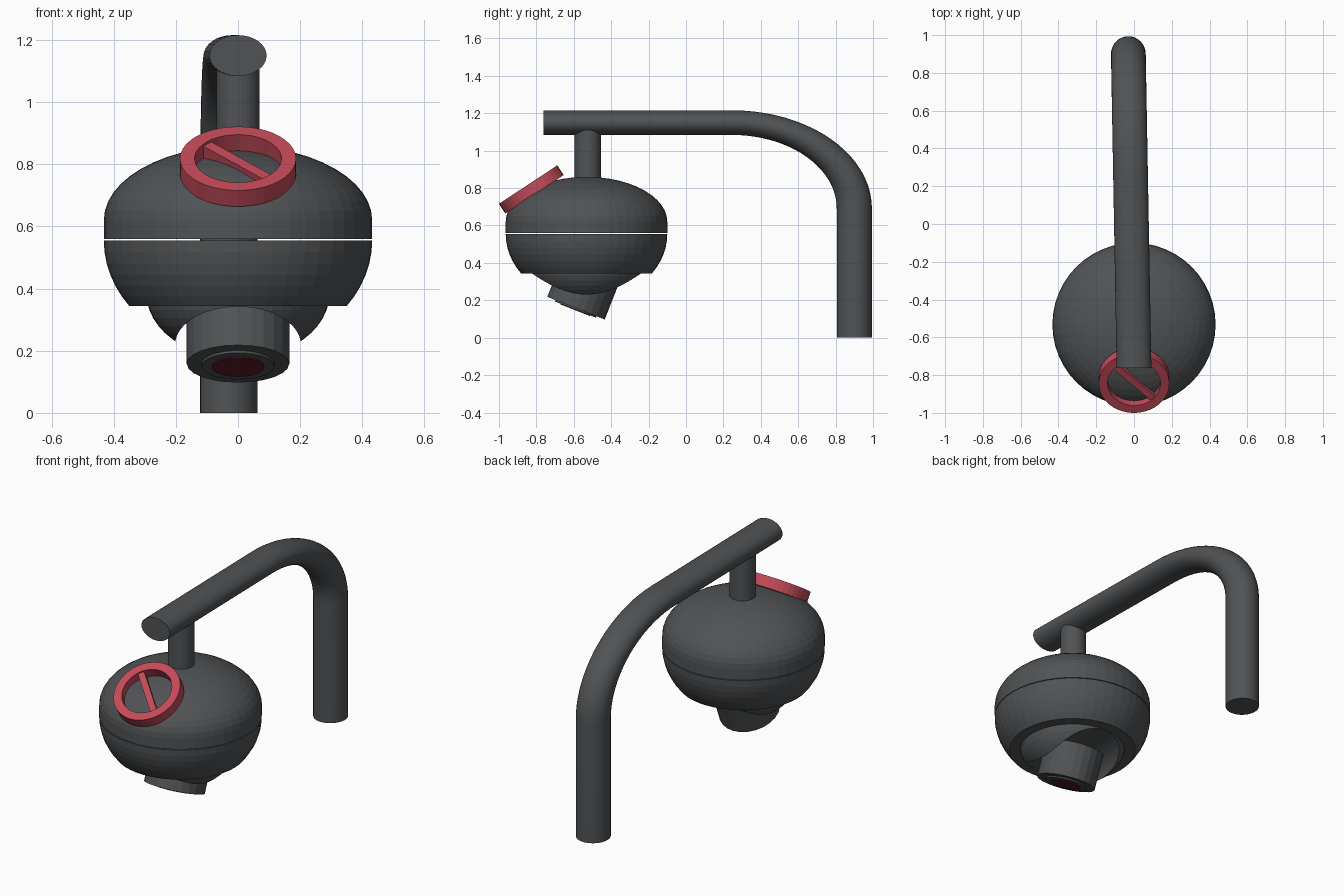
import bpy, bmesh
from math import sin, cos, pi, radians
from mathutils import Vector, Matrix

if "Cube" in bpy.data.objects:
    bpy.data.objects.remove(bpy.data.objects["Cube"])

BODY_Y = -0.532


def material(name, colour):
    m = bpy.data.materials.new(name)
    m.diffuse_color = (*colour, 1)
    m.use_nodes = True
    m.node_tree.nodes["Principled BSDF"].inputs["Base Color"].default_value = m.diffuse_color
    return m


DARK = material("dark_grey", (0.08, 0.085, 0.09))
RED = material("red", (0.55, 0.07, 0.1))
LENS = material("lens_red", (0.12, 0.012, 0.02))


def finish(name, bm, mat, smooth=None):
    bmesh.ops.recalc_face_normals(bm, faces=bm.faces)
    me = bpy.data.meshes.new(name)
    bm.to_mesh(me)
    bm.free()
    me.materials.append(mat)
    ob = bpy.data.objects.new(name, me)
    bpy.context.collection.objects.link(ob)
    if smooth:
        bpy.ops.object.select_all(action='DESELECT')
        ob.select_set(True)
        bpy.context.view_layer.objects.active = ob
        bpy.ops.object.shade_smooth_by_angle(angle=radians(smooth))
    return ob


def skin(bm, rings, closed=False):
    """Join rings of vertices; cap the ends unless the loop is closed."""
    n = len(rings[0])
    pairs = list(zip(rings, rings[1:] + rings[:1])) if closed else list(zip(rings, rings[1:]))
    for a, b in pairs:
        for i in range(n):
            j = (i + 1) % n
            bm.faces.new((a[i], a[j], b[j], b[i]))
    if not closed:
        bm.faces.new(rings[0])
        bm.faces.new(rings[-1])


def lathe(name, profile, mat, matrix, sides=48, closed=False):
    """Spin (radius, height) points about the local z axis."""
    bm = bmesh.new()
    rings = [[bm.verts.new(matrix @ Vector((r * cos(2 * pi * i / sides),
                                            r * sin(2 * pi * i / sides), z)))
              for i in range(sides)] for r, z in profile]
    skin(bm, rings, closed)
    return finish(name, bm, mat)


def frame(origin, zdir):
    """Frame with local x along world x and local z along zdir."""
    z = Vector(zdir).normalized()
    x = Vector((1, 0, 0))
    y = z.cross(x)
    m = Matrix((x, y, z)).transposed().to_4x4()
    m.translation = origin
    return m


# Bent arm: round pipe, flattened in z
path = [(0.9, 0.0)]
path += [(0.245 + 0.655 * cos(a), 0.988 + 0.655 * sin(a))
         for a in [pi / 2 * k / 20 for k in range(21)]]
path += [(-0.762, 1.643)]
bm = bmesh.new()
rings = []
for k, (y, z) in enumerate(path):
    a = pi / 2 * min(max(k - 1, 0), 20) / 20
    x = -0.018 * (y + 0.76)
    ring = []
    for i in range(32):
        t = 2 * pi * i / 32
        r = 0.094 * cos(t)
        ring.append(bm.verts.new((x + 0.092 * sin(t), y + r * cos(a), 0.7 * (z + r * sin(a)))))
    rings.append(ring)
skin(bm, rings)
finish("arm", bm, DARK, 40)

# Stem from arm to housing
upright = Matrix.Translation((0, BODY_Y, 0))
lathe("stem", [(0.07, 0.83), (0.07, 1.13)], DARK,
      Matrix.Translation((0, -0.525, 0)), 32)

# Upper and lower housing with a thin open seam between them
upper = [(0.432, 0.559)]
upper += [(0.432 * cos(a), 0.62 + 0.24 * sin(a))
          for a in [radians(7.3 * k) for k in range(13)]]
lathe("upper_housing", upper, DARK, upright)
lower = [(0.432 * cos(a), 0.555 - 0.36 * sin(a))
         for a in [radians(36 * k / 6) for k in range(7)]]
lathe("lower_housing", lower, DARK, upright)

# Eyeball bowl under the housing, with an arched groove along y
bowl = [(0.295 * cos(a), 0.385 - 0.212 * sin(a))
        for a in [radians(7.4 * k) for k in range(13)]]
eyeball = lathe("eyeball", bowl, DARK, upright)
groove = lathe("groove_cutter", [(0.203, -0.6), (0.203, 0.6)], DARK,
               Matrix.Translation((0, BODY_Y, 0.218)) @ Matrix.Diagonal((1, 1, 0.61, 1))
               @ Matrix.Rotation(pi / 2, 4, 'X'))
cut = eyeball.modifiers.new("groove", 'BOOLEAN')
cut.operation = 'DIFFERENCE'
cut.solver = 'EXACT'
cut.object = groove
bpy.context.view_layer.objects.active = eyeball
bpy.ops.object.modifier_apply(modifier=cut.name)
bpy.data.objects.remove(groove)

# Tilted camera barrel, lens ring and lens
view = frame((0, -0.588, 0.158), (0, -0.366, -0.93))
lathe("barrel", [(0.165, -0.2), (0.165, 0)], DARK, view, 24)
lathe("lens_ring", [(0.117, -0.01), (0.117, 0.008)], DARK, view, 32)
lathe("lens", [(0.084, 0), (0.084, 0.012)], LENS, view, 32)

# Red badge: ring and diagonal bar resting on the dome
badge = frame((0, -0.81, 0.767), (0, -0.55, 0.835))
lathe("badge_ring", [(0.187, 0), (0.187, 0.062), (0.14, 0.062), (0.14, 0)],
      RED, badge, 40, closed=True)
bm = bmesh.new()
bmesh.ops.create_cube(bm, size=1, matrix=badge @ Matrix.Rotation(radians(-45), 4, 'Z')
                      @ Matrix.Translation((0, 0, 0.028))
                      @ Matrix.Diagonal((0.29, 0.036, 0.05, 1)))
finish("badge_bar", bm, RED)
